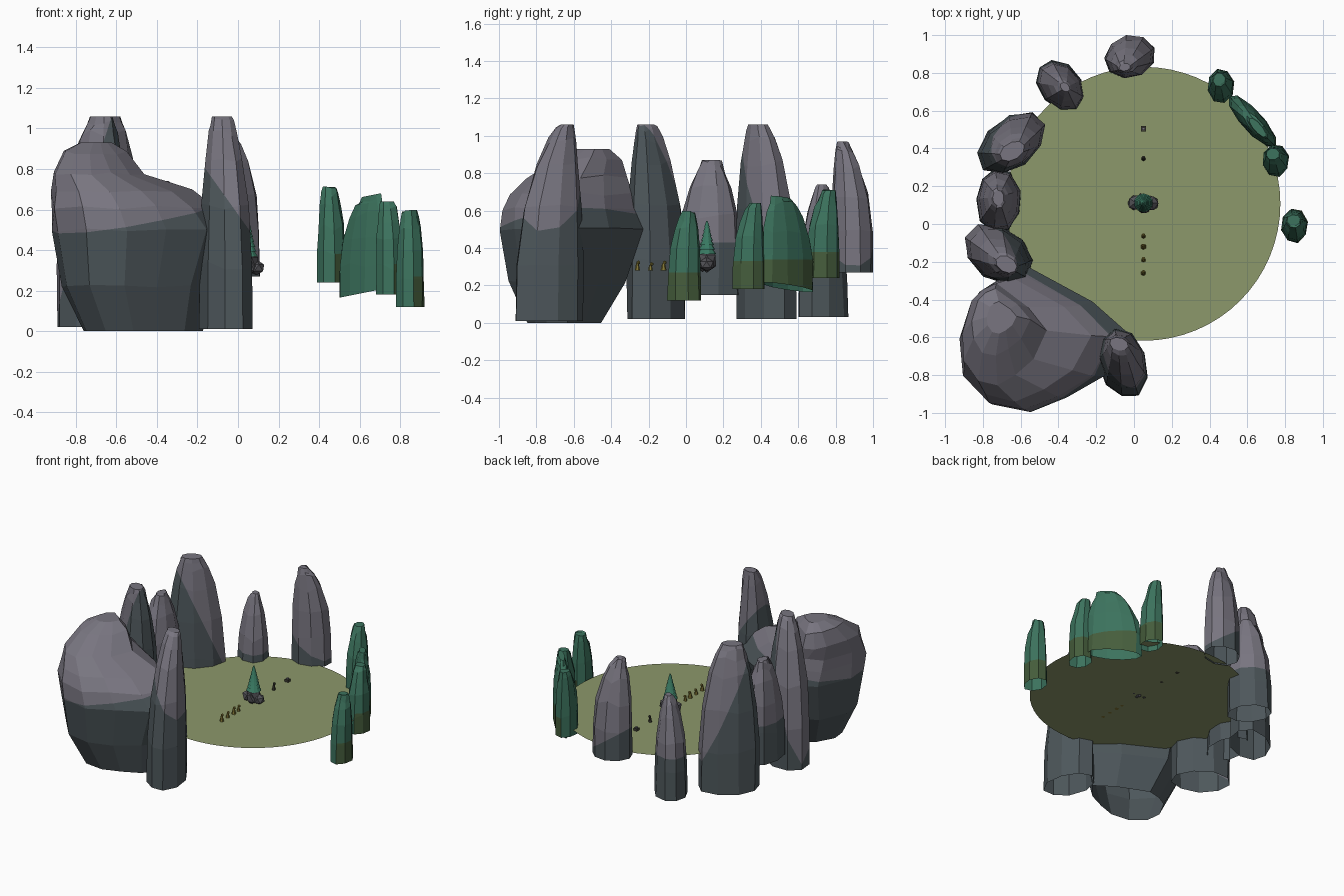
import bpy, bmesh, math, random
from mathutils import Vector, Matrix

if "Cube" in bpy.data.objects:
    bpy.data.objects.remove(bpy.data.objects["Cube"])

random.seed(4)
GROUND = 0.28


def mat(name, r, g, b):
    m = bpy.data.materials.new(name)
    m.diffuse_color = (r, g, b, 1)
    m.use_nodes = True
    m.node_tree.nodes["Principled BSDF"].inputs["Base Color"].default_value = m.diffuse_color
    return m


GRASS = mat("olive grass", 0.265, 0.315, 0.145)
STONE = mat("pale stone", 0.188, 0.178, 0.215)
SLATE = mat("dark slate", 0.075, 0.095, 0.105)
LEAF = mat("leaf green", 0.045, 0.17, 0.11)
MOSS = mat("moss green", 0.06, 0.11, 0.045)
TEAL = mat("tree teal", 0.04, 0.19, 0.12)
GREY = mat("boulder grey", 0.085, 0.085, 0.095)
MUSTARD = mat("mustard", 0.22, 0.18, 0.035)
BARK = mat("dark bark", 0.05, 0.05, 0.035)


def finish(name, bm, mats):
    bmesh.ops.recalc_face_normals(bm, faces=bm.faces)
    me = bpy.data.meshes.new(name)
    bm.to_mesh(me)
    bm.free()
    for m in mats:
        me.materials.append(m)
    ob = bpy.data.objects.new(name, me)
    bpy.context.collection.objects.link(ob)
    return ob


def loft(rings, section, jitter=0.0, slant=0.0):
    """Skin rings (z, x0, x1, y0, y1); open below, closed on top."""
    bm = bmesh.new()
    loops = []
    for i, (z, x0, x1, y0, y1) in enumerate(rings):
        cx, cy, rx, ry = (x0 + x1) / 2, (y0 + y1) / 2, (x1 - x0) / 2, (y1 - y0) / 2
        loop = []
        for u, v in section:
            s = 1 + jitter * random.uniform(-0.7, 0.3)
            x, y = cx + rx * u * s, cy + ry * v * s
            dz = slant * (x - cx)
            if 0 < i < len(rings) - 1:
                dz += random.uniform(-1, 1) * jitter * 0.25
            loop.append(bm.verts.new((x, y, z + dz)))
        loops.append(loop)
    n = len(section)
    for a, b in zip(loops, loops[1:]):
        for j in range(n):
            k = (j + 1) % n
            bm.faces.new((a[j], a[k], b[k], b[j]))
    bm.faces.new(loops[-1])
    bmesh.ops.recalc_face_normals(bm, faces=bm.faces)
    return bm


def split_colour(bm, cut, centre, kx=0.0, ky=0.0, outer_only=False):
    """Cut along a sloped plane and give the faces below it material 1."""
    p = Vector((centre[0], centre[1], cut))
    nrm = Vector((-kx, -ky, 1)).normalized()
    bmesh.ops.bisect_plane(bm, geom=bm.verts[:] + bm.edges[:] + bm.faces[:],
                           dist=1e-5, plane_co=p, plane_no=nrm)
    bm.normal_update()
    for f in bm.faces:
        below = (f.calc_center_median() - p).dot(nrm) < 0
        if below and (not outer_only or f.normal.x > 0.1):
            f.material_index = 1


def column(name, z0, z1, base, top, cut, mats, tilt=0.0, kx=0.0, ky=0.0,
           slant=0.0, sides=9, power=3.4, outer_only=False):
    """Standing stone or shrub: its base box closes in on the top box."""
    rings = []
    for t in (0, 0.3, 0.58, 0.8, 0.92, 0.975, 1):
        w = 0.92 * t ** power + 0.08 * t ** 30
        box = [a + (b - a) * w for a, b in zip(base, top)]
        rings.append((z0 + (z1 - z0) * t, *box))
    ph = random.uniform(0, 0.6)
    sec = [(math.cos(a), math.sin(a + tilt))
           for a in (ph + 2 * math.pi * j / sides for j in range(sides))]
    (ul, uh), (vl, vh) = [(min(c), max(c)) for c in zip(*sec)]
    sec = [(2 * (u - ul) / (uh - ul) - 1, 2 * (v - vl) / (vh - vl) - 1) for u, v in sec]
    bm = loft(rings, sec, 0.08, slant)
    c = ((base[0] + base[1]) / 2, (base[2] + base[3]) / 2)
    split_colour(bm, cut, c, kx, ky, outer_only)
    finish(name, bm, mats)


# meadow disc
bm = bmesh.new()
bmesh.ops.create_circle(bm, cap_ends=True, segments=64, radius=0.725,
                        matrix=Matrix.Translation((0.05, 0.107, GROUND)))
finish("meadow", bm, [GRASS])

# great boulder
outline = [(-.55, -.22), (-.2, -.4), (0, -.58), (-.14, -.80), (-.34, -.92), (-.54, -1),
           (-.75, -.96), (-.9, -.8), (-.92, -.6), (-.82, -.35), (-.7, -.27)]
section = [((x + .46) / .46, (y + .61) / .39) for x, y in outline]
bm = loft([(0.0, -.76, -.17, -.85, -.45), (.22, -.87, -.12, -.95, -.32),
           (.50, -.92, -.02, -1, -.23), (.61, -.925, -.10, -.99, -.26),
           (.69, -.92, -.22, -.94, -.29), (.78, -.91, -.46, -.86, -.31),
           (.88, -.86, -.55, -.70, -.34), (.93, -.78, -.62, -.58, -.41)], section, 0.04)
split_colour(bm, 0.56, (-.5, -.6), 0.15, 0.1)
finish("great_boulder", bm, [STONE, SLATE])

# standing stones around the left side
rock = [STONE, SLATE]
column("stone_front", .01, 1.06, (-.19, .07, -.92, -.55), (-.13, -.03, -.67, -.60), .66, rock, kx=-1.4, tilt=-.2, power=3)
column("stone_left_front", .02, 1.06, (-.90, -.53, -.32, 0), (-.73, -.62, -.26, -.17), .70, rock, kx=3.4, ky=-.5, tilt=-.3, power=3)
column("stone_left", .15, .87, (-.84, -.60, -.05, .30), (-.75, -.69, .10, .18), .43, rock, power=3)
column("stone_left_back", .02, 1.06, (-.83, -.47, .26, .59), (-.71, -.58, .33, .44), .68, rock, tilt=.4, kx=-1.6, ky=-1.6, power=3)
column("stone_back_left", .03, .74, (-.52, -.26, .60, .87), (-.39, -.34, .70, .75), .33, rock, tilt=-.3, power=3)
column("stone_back", .27, .97, (-.16, .11, .77, 1.0), (-.08, -.02, .81, .85), .40, rock, tilt=.1, kx=-.7)

# tall shrubs on the right side
bush = [LEAF, MOSS]
column("shrub_back", .24, .71, (.39, .53, .64, .82), (.42, .48, .74, .80), .38, bush, outer_only=True, sides=8)
column("shrub_wide", .19, .67, (.50, .75, .41, .68), (.61, .70, .46, .56), .34, bush, tilt=-.95, slant=.2, outer_only=True, sides=10)
column("shrub_middle", .18, .64, (.68, .82, .25, .42), (.70, .77, .34, .40), .33, bush, outer_only=True, sides=8)
column("shrub_front", .12, .59, (.78, .92, -.10, .08), (.81, .88, -.01, .05), .27, bush, outer_only=True, sides=8)

# small rock pile in the middle
for i, (x, y, r, h) in enumerate([(.05, .11, .055, .064), (.008, .113, .044, .042),
                                  (.092, .11, .044, .038), (.05, .088, .038, .05)]):
    bm = bmesh.new()
    bmesh.ops.create_icosphere(bm, subdivisions=1, radius=1)
    for v in bm.verts:
        v.co *= random.uniform(0.92, 1.1)
    bmesh.ops.transform(bm, matrix=Matrix.Translation((x, y, GROUND + h * .85))
                        @ Matrix.Diagonal((r, r, h, 1)), verts=bm.verts)
    finish(f"pile_rock_{i}", bm, [GREY])


def cone(bm, x, y, z0, z1, r0, r1, n=8):
    bmesh.ops.create_cone(bm, cap_ends=True, segments=n, radius1=r0, radius2=r1,
                          depth=z1 - z0, matrix=Matrix.Translation((x, y, (z0 + z1) / 2)))


# tiered tree on the pile
bm = bmesh.new()
for i in range(7):
    cone(bm, .05, .112, .368 + i * .024, .400 + i * .024, .050 - i * .006, .028 - i * .004, 10)
finish("tiered_tree", bm, [TEAL])

# row of little figures
for i, (y, r) in enumerate(((-.26, .014), (-.19, .013), (-.12, .016), (-.065, .012), (.345, .012))):
    bm = bmesh.new()
    h = .04 if i % 2 else .05
    cone(bm, .05, y, GROUND, GROUND + h * .75, r, r * .5, 6)
    bmesh.ops.create_icosphere(bm, subdivisions=1, radius=.011,
                               matrix=Matrix.Translation((.05, y + .006, GROUND + h * .85)))
    finish(f"figure_{i}", bm, [MUSTARD if i < 4 else BARK])

# small block at the back
for name, w, z0, h, m in (("block", .028, GROUND, .018, BARK), ("block_top", .014, GROUND + .018, .008, STONE)):
    bm = bmesh.new()
    bmesh.ops.create_cube(bm, size=1, matrix=Matrix.Translation((.05, .505, z0 + h / 2))
                          @ Matrix.Diagonal((w, w, h, 1)))
    finish(name, bm, [m])
